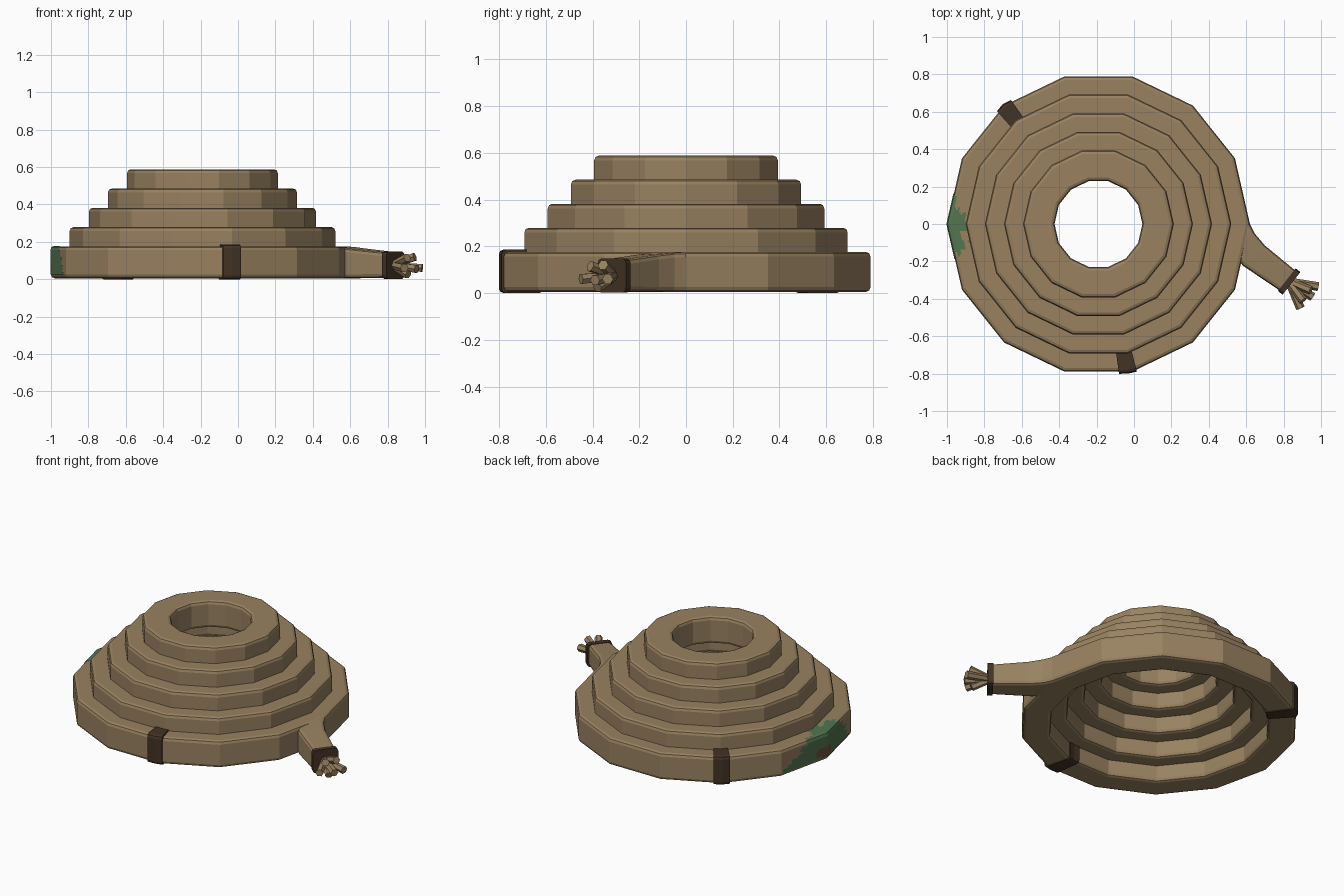
import bpy, bmesh, math
from mathutils import Vector

cube = bpy.data.objects.get("Cube")
if cube:
    bpy.data.objects.remove(cube, do_unlink=True)

SIDES = 14
CENTRE = Vector((-0.19, 0, 0))
TUBE = 0.168


def material(name, rgb):
    m = bpy.data.materials.new(name)
    m.use_nodes = True
    m.diffuse_color = (*rgb, 1)
    m.node_tree.nodes["Principled BSDF"].inputs["Base Color"].default_value = (*rgb, 1)
    return m


TAN = material("tan rope", (0.315, 0.222, 0.118))
DARK = material("dark binding", (0.055, 0.032, 0.017))
GREEN = material("moss green", (0.085, 0.18, 0.08))
BROWN = material("earth brown", (0.16, 0.08, 0.04))


def finish(name, bm, *mats):
    bmesh.ops.recalc_face_normals(bm, faces=bm.faces)
    mesh = bpy.data.meshes.new(name)
    bm.to_mesh(mesh)
    bm.free()
    obj = bpy.data.objects.new(name, mesh)
    bpy.context.collection.objects.link(obj)
    for m in mats:
        mesh.materials.append(m)
    return obj


def rounded(w, h, r=0.02):
    """Rectangle cross-section with rounded corners, resting on v = 0."""
    pts = []
    for i, (cx, cy) in enumerate(((1, 1), (-1, 1), (-1, -1), (1, -1))):
        for step in range(3):
            a = math.radians(90 * i + 45 * step)
            pts.append((cx * (w / 2 - r) + r * math.cos(a),
                        h / 2 + cy * (h / 2 - r) + r * math.sin(a)))
    return pts


def loft(name, sections, mat, closed=False):
    """Skin a list of equal-sized point loops."""
    bm = bmesh.new()
    loops = [[bm.verts.new(p) for p in s] for s in sections]
    n = len(loops[0])
    pairs = list(zip(loops, loops[1:])) + ([(loops[-1], loops[0])] if closed else [])
    for a, b in pairs:
        for i in range(n):
            j = (i + 1) % n
            bm.faces.new((a[i], a[j], b[j], b[i]))
    if not closed:
        bm.faces.new(loops[0])
        bm.faces.new(loops[-1])
    return finish(name, bm, mat)


def radial_section(angle, radius, w, h, z):
    """Cross-section standing on a spoke from the coil centre."""
    d = Vector((math.cos(angle), math.sin(angle), 0))
    return [CENTRE + d * (radius + u) + Vector((0, 0, z + v)) for u, v in rounded(w, h)]


def edge_section(outer, inner, h, z):
    """Cross-section spanning two plan points."""
    o, i = Vector((*outer, 0)), Vector((*inner, 0))
    d = (o - i).normalized()
    return [(o + i) / 2 + d * u + Vector((0, 0, z + v)) for u, v in rounded((o - i).length, h)]


# Stacked rope coils, each overlapping the one below
for k, outer in enumerate((0.81, 0.71, 0.607, 0.505, 0.403)):
    top = 0.176 + 0.103 * k
    secs = [radial_section(math.tau * i / SIDES, outer - TUBE / 2, TUBE, 0.171, top - 0.171)
            for i in range(SIDES)]
    loft(f"rope_coil_{k + 1}", secs, TAN, closed=True)

# Bindings round the lowest coil
for name, mid in (("front_binding", -78.8), ("back_binding", 128.6)):
    secs = []
    for off in (-3.4, 0, 3.4):
        a = math.radians(mid + off)
        half = math.pi / SIDES
        flat = math.cos(half) / math.cos((a % (2 * half)) - half)
        secs.append(radial_section(a, 0.727 * flat, TUBE + 0.018, 0.186, 0))
    loft(name, secs, DARK)

# Loose rope end leaving the lowest coil
loft("rope_tail", [
    edge_section((0.615, 0.01), (0.46, 0.0), 0.169, 0.005),
    edge_section((0.645, -0.05), (0.5, -0.13), 0.167, 0.005),
    edge_section((0.70, -0.115), (0.585, -0.225), 0.158, 0.006),
    edge_section((0.87, -0.255), (0.785, -0.36), 0.135, 0.008)], TAN)
along = Vector((0.78, -0.63))
o, i = Vector((0.877, -0.247)), Vector((0.782, -0.368))
loft("tail_binding", [edge_section(o + along * s, i + along * s, 0.146, 0.002)
                      for s in (-0.016, 0.016)], DARK)

# Frayed strands
ends = ((0.985, -0.335, 0.06), (0.955, -0.39, 0.055), (0.89, -0.45, 0.06),
        (0.945, -0.355, 0.12), (0.905, -0.41, 0.115), (0.91, -0.38, 0.025))
hub = Vector((0.825, -0.305, 0.075))
for k, e in enumerate(ends):
    end = Vector(e)
    start = hub.lerp(end, 0.12)
    axis = (end - start).normalized()
    side = axis.cross(Vector((0, 0, 1))).normalized()
    up = side.cross(axis)
    secs = [[p + (side * math.cos(math.tau * q / 6) + up * math.sin(math.tau * q / 6)) * r
             for q in range(6)] for p, r in ((start, 0.02), (end, 0.024))]
    loft(f"strand_{k + 1}", secs, TAN)

# Camouflage patch wrapped over the outer edge of the lowest coil
LIFT = 0.003
outline = [(0, 0.025 + 0.0131 * n) for n in range(11)]
outline += [(0.006, 0.17), (0.02, 0.176)] + [(0.02 + 0.01 * n, 0.176) for n in range(1, 9)]
STEP = 0.0125


def patch_point(y, d, z):
    x = -1 + math.tan(math.pi / SIDES) * abs(y) + d
    return (x - (LIFT if d < 0.01 else 0), y, z + (LIFT if d > 0 else 0))


bm = bmesh.new()
grid = {}


def vert(col, row):
    if (col, row) not in grid:
        grid[col, row] = bm.verts.new(patch_point(col * STEP, *outline[row]))
    return grid[col, row]


for col in range(-27, 28):
    for row in range(len(outline) - 1):
        y = (col + 0.5) * STEP
        d, z = outline[row]
        wobble = 0.02 * math.sin(row * 1.9) + 0.012 * math.sin(row * 0.8)
        high = 0.12 + 1.4 * (0.176 - z) - 1.0 * d + wobble
        low = -0.18 - 0.9 * (0.176 - z) + 1.0 * d + wobble
        if not low < y < high:
            continue
        if d > 0.05 and math.sin(y * 42 + 1) < -0.4:
            continue
        f = bm.faces.new((vert(col, row), vert(col + 1, row),
                          vert(col + 1, row + 1), vert(col, row + 1)))
        spot = ((y - 0.02) / 0.07) ** 2 + ((z - 0.055) / 0.035) ** 2
        f.material_index = 1 if spot < 1 and d == 0 else 0
finish("camouflage_patch", bm, GREEN, BROWN)
